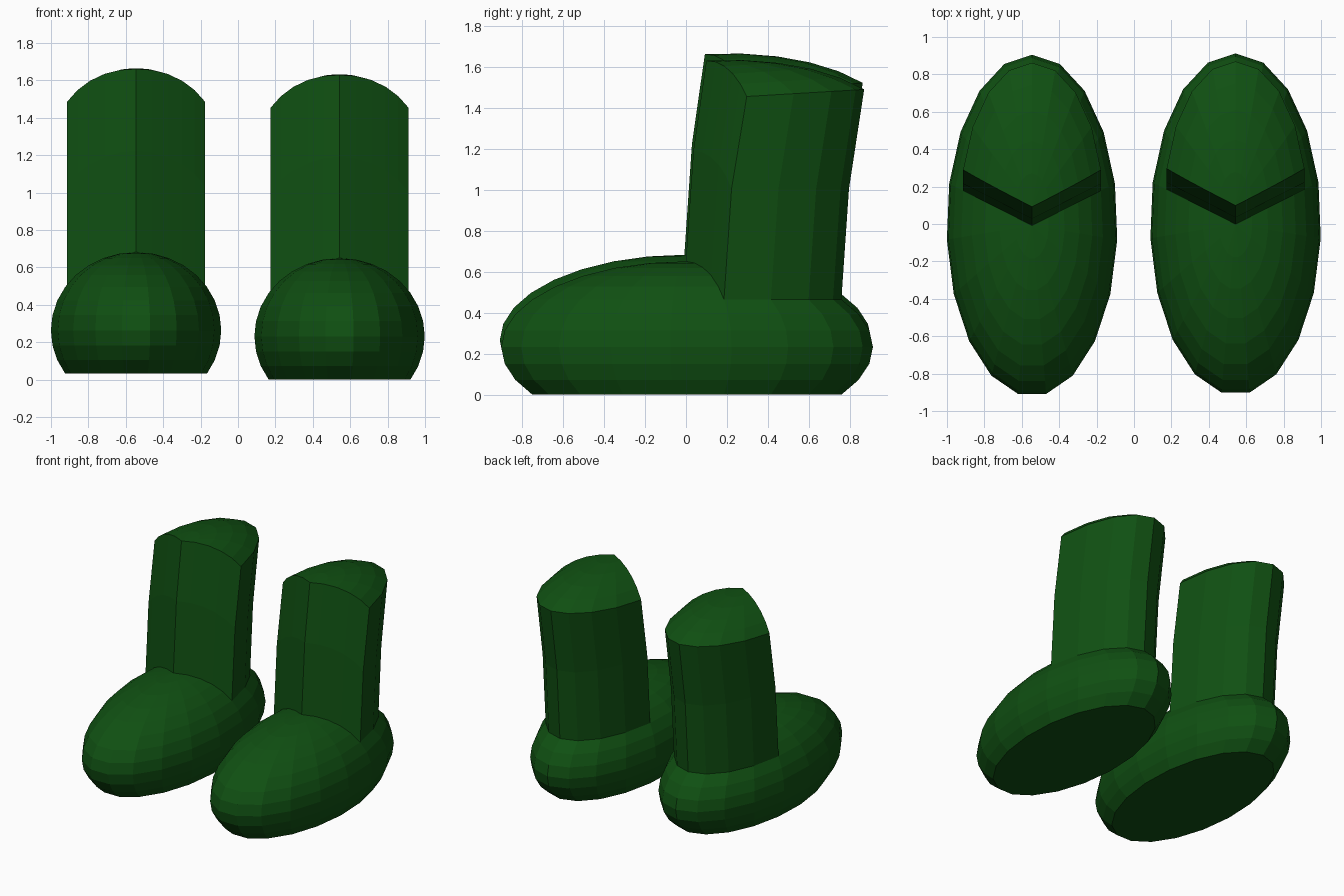
import bpy, bmesh, math

if "Cube" in bpy.data.objects:
    bpy.data.objects.remove(bpy.data.objects["Cube"])

SEGMENTS = 19                      # sides around the foot
STEP = math.radians(11.25)         # latitude step between rings
RX, RY, RZ = 0.457, 0.913, 0.418   # foot radii
CENTRE_Z = RZ * math.sin(3 * STEP) # flat sole lies on the third ring below the middle

green = bpy.data.materials.new("dark green")
green.diffuse_color = (0.005, 0.08, 0.006, 1)
green.use_nodes = True
green.node_tree.nodes["Principled BSDF"].inputs["Base Color"].default_value = green.diffuse_color


def ring(bm, lat):
    z = CENTRE_Z + RZ * math.sin(lat)
    c = math.cos(lat)
    out = []
    for k in range(SEGMENTS):
        a = 2 * math.pi * k / SEGMENTS
        out.append(bm.verts.new((RX * c * math.sin(a), RY * c * math.cos(a), z)))
    return out


def extrude(bm, faces, move):
    """Raise a patch of faces, moving each new vertex by a rule."""
    res = bmesh.ops.extrude_face_region(bm, geom=faces)["geom"]
    old = [f for f in faces if f.is_valid]
    if old:
        bmesh.ops.delete(bm, geom=old, context="FACES")
    for v in res:
        if isinstance(v, bmesh.types.BMVert):
            move(v.co)
    return [f for f in res if isinstance(f, bmesh.types.BMFace)]


def lift_straight(co):
    co.y += 0.037
    co.z += 0.54


def lift_tilted(co):
    y, z = co.y, co.z
    co.y = y + 0.063 - 0.06 * (z - 1.19)
    co.z = z + 0.439 + 0.06 * (y - 0.037)


def boot(name, x, y, z):
    bm = bmesh.new()
    # foot: ellipsoid with a flat sole
    rings = [ring(bm, i * STEP) for i in range(-3, 8)]
    pole = bm.verts.new((0, 0, CENTRE_Z + RZ))
    bm.faces.new(rings[0])
    patch = []                     # upper rear faces that carry the shaft
    for k in range(SEGMENTS):
        n = (k + 1) % SEGMENTS
        rear = k < 4 or k >= SEGMENTS - 4
        for i in range(len(rings) - 1):
            f = bm.faces.new((rings[i][k], rings[i + 1][k], rings[i + 1][n], rings[i][n]))
            if rear and i >= 6:
                patch.append(f)
        f = bm.faces.new((rings[-1][k], pole, rings[-1][n]))
        if rear:
            patch.append(f)
    # shaft: raised in two leaning steps
    patch = extrude(bm, patch, lift_straight)
    extrude(bm, patch, lift_tilted)
    bmesh.ops.recalc_face_normals(bm, faces=bm.faces[:])
    mesh = bpy.data.meshes.new(name)
    bm.to_mesh(mesh)
    bm.free()
    mesh.materials.append(green)
    obj = bpy.data.objects.new(name, mesh)
    obj.location = (x, y, z)
    bpy.context.collection.objects.link(obj)


boot("right_boot", 0.543, -0.001, 0)
boot("left_boot", -0.545, -0.008, 0.032)
